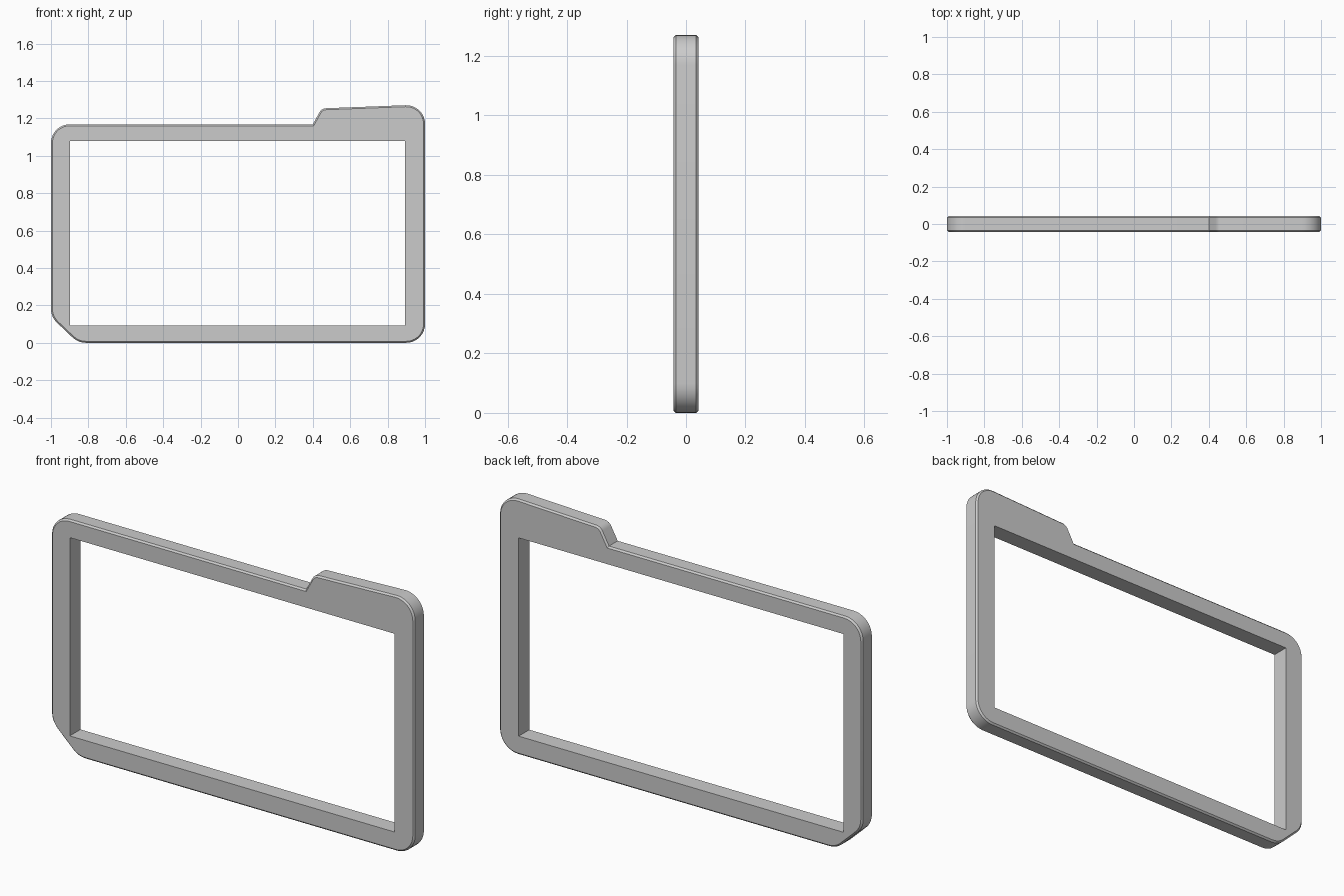
import bpy, bmesh, math
from mathutils import Vector

if "Cube" in bpy.data.objects:
    bpy.data.objects.remove(bpy.data.objects["Cube"])

HALF_DEPTH = 0.042
EDGE = 0.008

# Outline corners, counter-clockwise from the front: x, z, rounding radius
CORNERS = [
    (-0.855, 0.0, 0.1), (1.0, 0.0, 0.1), (1.0, 1.274, 0.1),
    (0.447, 1.253, 0.04), (0.4, 1.168, 0.0),
    (-1.0, 1.168, 0.1), (-1.0, 0.138, 0.1),
]
HOLE = [(-0.897, 0.093), (0.892, 0.093), (0.892, 1.08), (-0.897, 1.08)]


def rounded_outline(corners):
    """Replace every corner with a tangent arc."""
    pts = []
    n = len(corners)
    for i, (x, z, r) in enumerate(corners):
        p = Vector((x, z))
        if r == 0:
            pts.append(p)
            continue
        a = (Vector(corners[i - 1][:2]) - p).normalized()
        b = (Vector(corners[(i + 1) % n][:2]) - p).normalized()
        half = a.angle(b) / 2
        centre = p + (a + b).normalized() * (r / math.sin(half))
        start = p + a * (r / math.tan(half)) - centre
        sweep = math.pi - 2 * half
        steps = max(3, round(sweep / math.radians(10)))
        for k in range(steps + 1):
            t = sweep * k / steps
            c, s = math.cos(t), math.sin(t)
            pts.append(centre + Vector((start.x * c - start.y * s,
                                        start.x * s + start.y * c)))
    return pts


bm = bmesh.new()

# Solid slab with chamfered front and back rims
front = bm.faces.new([bm.verts.new((p.x, -HALF_DEPTH, p.y))
                      for p in rounded_outline(CORNERS)])
ext = bmesh.ops.extrude_face_region(bm, geom=[front], use_keep_orig=True)
bmesh.ops.translate(bm, vec=(0, 2 * HALF_DEPTH, 0),
                    verts=[v for v in ext["geom"] if isinstance(v, bmesh.types.BMVert)])
bmesh.ops.recalc_face_normals(bm, faces=bm.faces[:])
rims = [e for e in bm.edges if abs(e.verts[0].co.y - e.verts[1].co.y) < 1e-5]
bmesh.ops.bevel(bm, geom=rims, offset=EDGE, segments=1, affect='EDGES')

# Swap each solid cap for one with a rectangular opening
rings = []
for side in (-1, 1):
    cap = max(bm.faces, key=lambda f: f.normal.y * side * f.calc_area())
    edges = list(cap.edges)
    bmesh.ops.delete(bm, geom=[cap], context='FACES_ONLY')
    ring = [bm.verts.new((x, side * HALF_DEPTH, z)) for x, z in HOLE]
    edges += [bm.edges.new((ring[i], ring[(i + 1) % 4])) for i in range(4)]
    bmesh.ops.triangle_fill(bm, edges=edges, use_beauty=True, normal=(0, side, 0))
    rings.append(ring)

# Inner walls of the opening
for i in range(4):
    j = (i + 1) % 4
    bm.faces.new((rings[0][i], rings[0][j], rings[1][j], rings[1][i]))
bmesh.ops.recalc_face_normals(bm, faces=bm.faces[:])

mesh = bpy.data.meshes.new("frame")
bm.to_mesh(mesh)
bm.free()
frame = bpy.data.objects.new("frame", mesh)
bpy.context.collection.objects.link(frame)
bpy.context.view_layer.objects.active = frame
frame.select_set(True)
bpy.ops.object.shade_smooth_by_angle(angle=math.radians(25))
